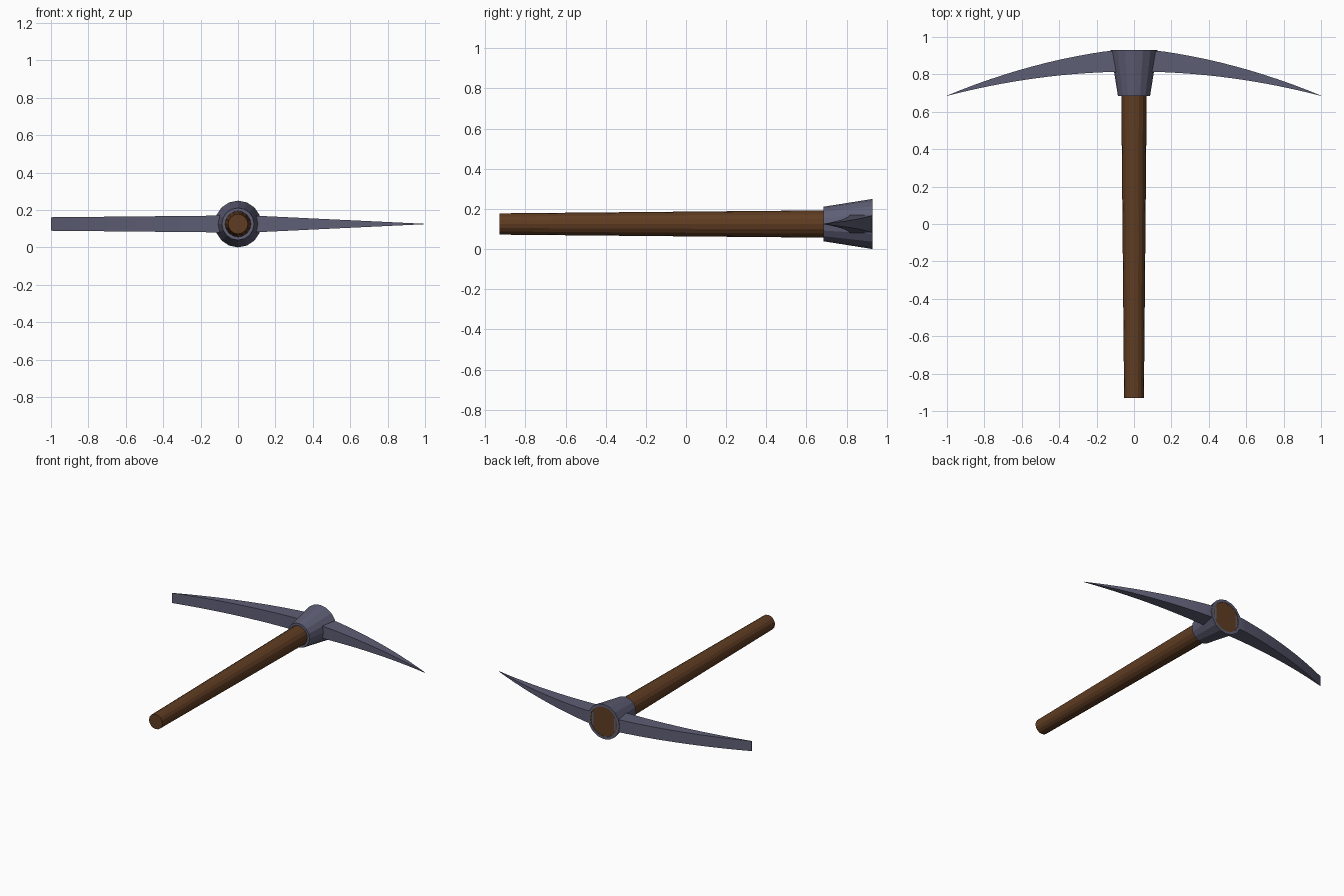
import bpy
import bmesh
from math import cos, sin, tau

cube = bpy.data.objects.get("Cube")
if cube:
    bpy.data.objects.remove(cube, do_unlink=True)

AXIS_Z = 0.125
SIDES = 16


def material(name, rgb):
    mat = bpy.data.materials.new(name)
    mat.use_nodes = True
    mat.diffuse_color = (*rgb, 1)
    bsdf = mat.node_tree.nodes["Principled BSDF"]
    bsdf.inputs["Base Color"].default_value = (*rgb, 1)
    bsdf.inputs["Roughness"].default_value = 0.7
    return mat


def loft(name, sections, mat, closed=False):
    """Skin a row of equal-sized rings, capped or joined end to end."""
    bm = bmesh.new()
    rings = [[bm.verts.new(p) for p in ring] for ring in sections]
    pairs = list(zip(rings, rings[1:]))
    if closed:
        pairs.append((rings[-1], rings[0]))
    else:
        bm.faces.new(rings[0])
        bm.faces.new(rings[-1])
    for a, b in pairs:
        for i in range(len(a)):
            j = (i + 1) % len(a)
            bm.faces.new((a[i], a[j], b[j], b[i]))
    bmesh.ops.recalc_face_normals(bm, faces=bm.faces)
    mesh = bpy.data.meshes.new(name)
    bm.to_mesh(mesh)
    bm.free()
    mesh.materials.append(mat)
    obj = bpy.data.objects.new(name, mesh)
    bpy.context.collection.objects.link(obj)
    return obj


def circle(y, r):
    angles = [tau * i / SIDES for i in range(SIDES)]
    return [(r * cos(a), y, AXIS_Z + r * sin(a)) for a in angles]


def arm(name, side, tip_half_height, mat, steps=12):
    """Curved blade of rectangular section, running outward from the collar."""
    sections = []
    for i in range(steps + 1):
        t = i / steps
        x = 0.08 + 0.92 * t
        d = max(x - 0.11, 0)
        back = 0.929 - 0.13 * d - 0.16 * d * d
        front = min(0.815 - 0.13 * x * x, back - 0.002)
        h = 0.045 + (tip_half_height - 0.045) * t
        sections.append([(side * x, y, AXIS_Z + z) for y, z in
                         ((front, -h), (back, -h), (back, h), (front, h))])
    return loft(name, sections, mat)


wood = material("brown wood", (0.115, 0.046, 0.016))
metal = material("blue grey metal", (0.112, 0.112, 0.18))

# Wooden handle, flaring inside the collar
handle_profile = ((-0.93, 0.053), (0.69, 0.068), (0.928, 0.106))
loft("handle", [circle(y, r) for y, r in handle_profile], wood)

# Tapered metal collar, open at both ends
collar_profile = ((0.685, 0.086), (0.93, 0.125), (0.93, 0.106), (0.685, 0.069))
loft("collar", [circle(y, r) for y, r in collar_profile], metal, closed=True)

# Pointed arm and chisel arm
arm("pointed_arm", 1, 0.001, metal)
arm("chisel_arm", -1, 0.036, metal)
